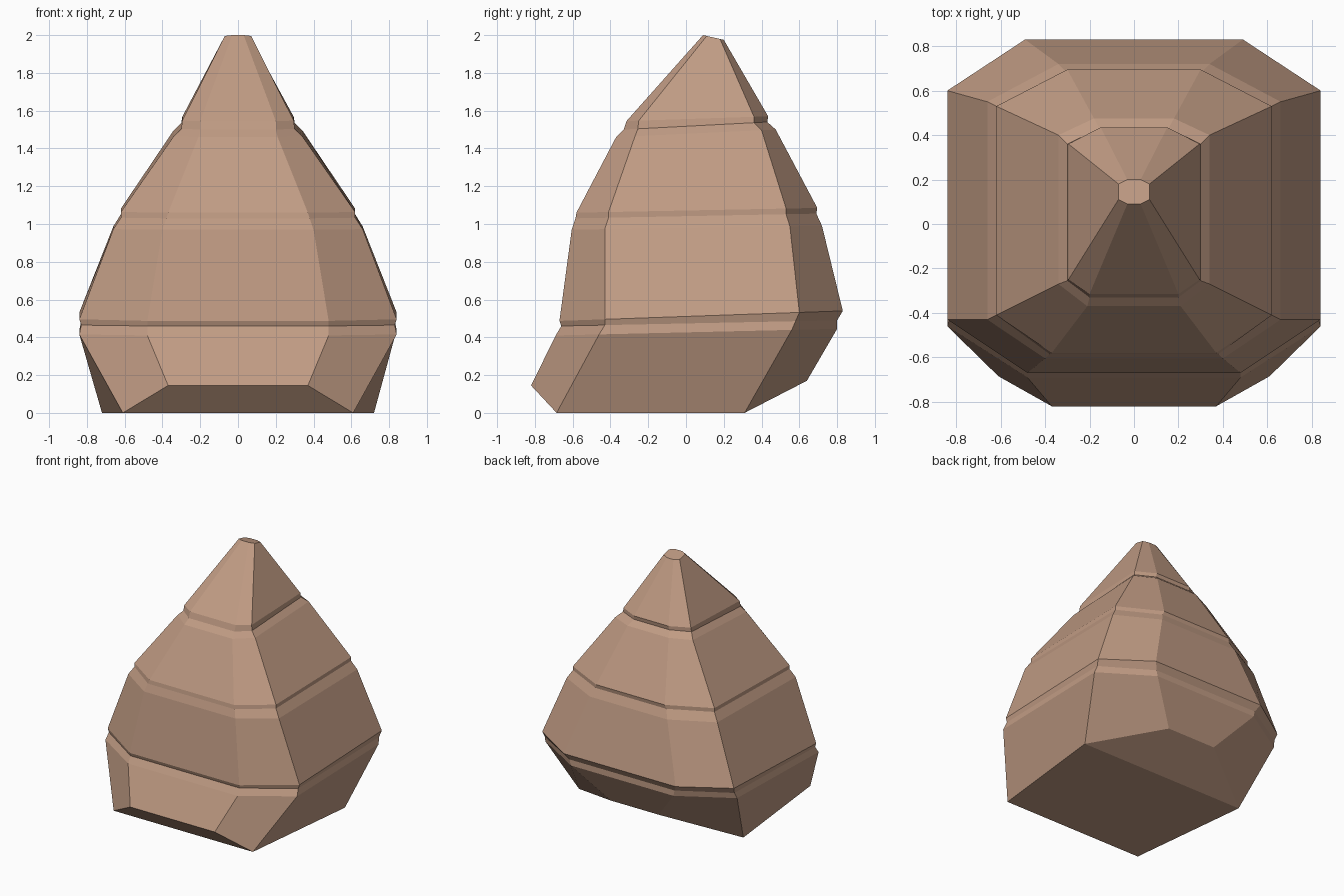
import bpy, bmesh

if "Cube" in bpy.data.objects:
    bpy.data.objects.remove(bpy.data.objects["Cube"])

# Eight-sided tilted rings:
# front half-width, front y, front z, side x, front corner y, back corner y,
# back half-width, back y, back z
RINGS = [
    (.48, -.69, .41, .84, -.46, .56, .45, .80, .445),    # base shoulder
    (.48, -.66, .46, .83, -.43, .58, .46, .80, .49),     # lower groove
    (.48, -.67, .487, .84, -.43, .60, .49, .83, .54),    # lower tier rim
    (.40, -.605, .97, .66, -.43, .55, .34, .72, .99),
    (.38, -.585, 1.03, .62, -.41, .53, .31, .69, 1.055), # middle groove
    (.37, -.58, 1.06, .62, -.41, .53, .30, .695, 1.085), # middle tier rim
    (.21, -.37, 1.46, .34, -.27, .40, .18, .475, 1.50),
    (.20, -.33, 1.50, .30, -.255, .36, .155, .43, 1.54), # upper groove
    (.20, -.315, 1.545, .295, -.25, .36, .15, .435, 1.57),  # tip rim
    (.03, .09, 2.0, .07, .11, .18, .03, .20, 1.975),     # blunt tip
]


def mirrored(half):
    """Close a right-hand half ring (front to back) with its mirror image."""
    return half + [(-x, y, z) for x, y, z in reversed(half)]


def ring_points(fx, fy, fz, sx, cf, cb, bx, by, bz):
    def tilt(y):
        return fz + (bz - fz) * (y - fy) / (by - fy)
    return mirrored([(fx, fy, fz), (sx, cf, tilt(cf)), (sx, cb, tilt(cb)), (bx, by, bz)])


# Foot ring: side corners rest on the ground, front and back edges lift up
foot = mirrored([(.37, -.82, .145), (.61, -.685, 0), (.72, .31, 0), (.21, .64, .17)])

bm = bmesh.new()
loops = [[bm.verts.new(p) for p in pts]
         for pts in [foot] + [ring_points(*r) for r in RINGS]]
for a, b in zip(loops, loops[1:]):
    for i in range(8):
        j = (i + 1) % 8
        bm.faces.new((a[i], a[j], b[j], b[i]))

# Blunt top, flat underside and the two sloping underside facets
bm.faces.new(loops[-1])
f = loops[0]
for ids in ((1, 2, 5, 6), (0, 1, 6, 7), (2, 3, 4, 5)):
    bm.faces.new([f[i] for i in ids])
bmesh.ops.recalc_face_normals(bm, faces=bm.faces)

mesh = bpy.data.meshes.new("tiered_cone")
bm.to_mesh(mesh)
bm.free()
cone = bpy.data.objects.new("tiered_cone", mesh)
bpy.context.collection.objects.link(cone)

# Warm brown material
mat = bpy.data.materials.new("brown")
mat.diffuse_color = (.53, .33, .23, 1)
mat.use_nodes = True
mat.node_tree.nodes["Principled BSDF"].inputs["Base Color"].default_value = mat.diffuse_color
mesh.materials.append(mat)
